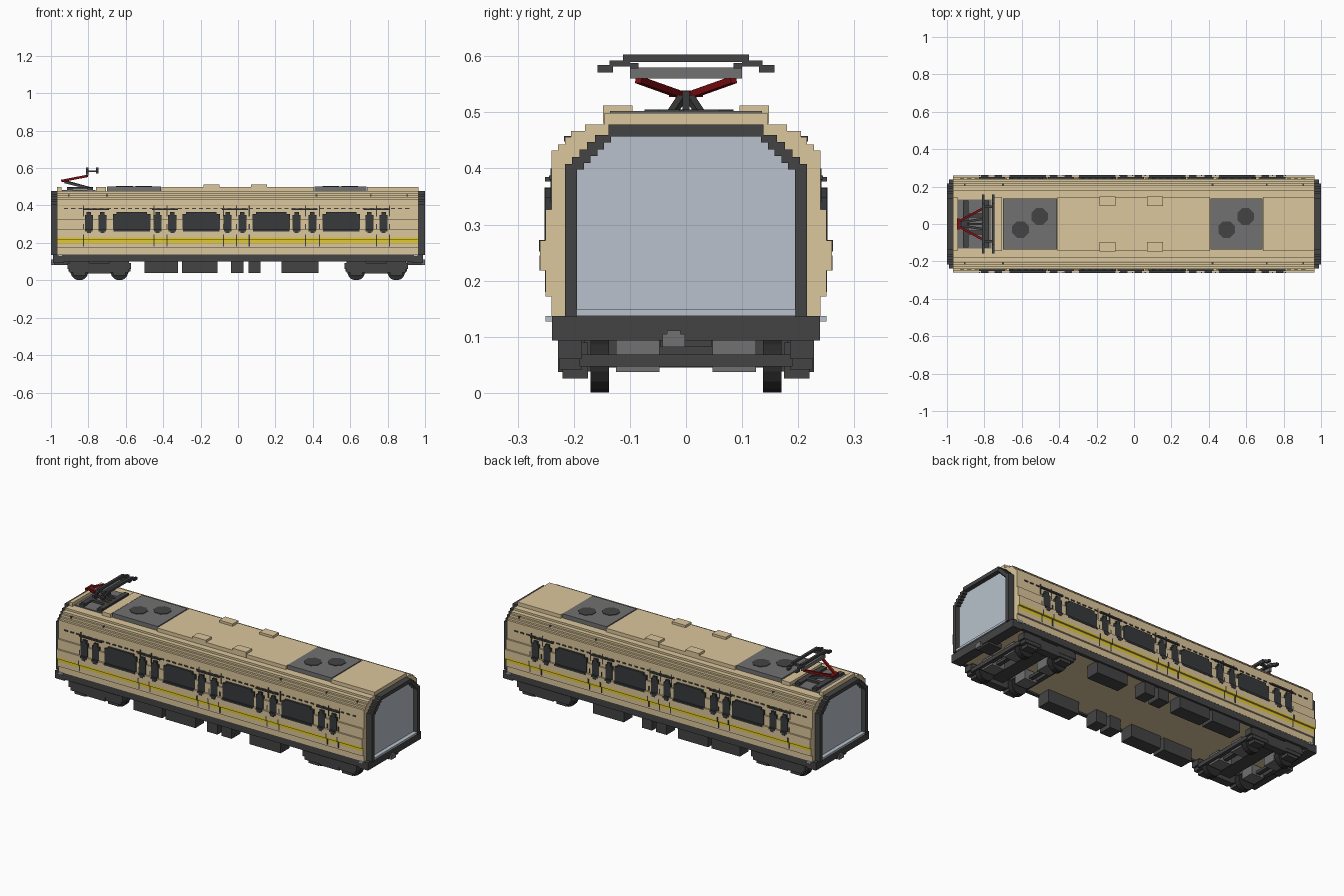
import bpy, bmesh, math
from mathutils import Vector, Matrix

cube = bpy.data.objects.get("Cube")
if cube:
    bpy.data.objects.remove(cube, do_unlink=True)


def material(name, r, g, b):
    lin = [((c / 255 + 0.055) / 1.055) ** 2.4 if c > 10 else c / 255 / 12.92 for c in (r, g, b)]
    m = bpy.data.materials.new(name)
    m.use_nodes = True
    m.diffuse_color = (*lin, 1)
    m.node_tree.nodes["Principled BSDF"].inputs["Base Color"].default_value = (*lin, 1)
    return m


TAN = material("tan", 220, 199, 156)
YELLOW = material("yellow", 228, 203, 44)
DARK = material("charcoal", 68, 68, 68)
BLACK = material("black", 42, 42, 42)
GLASS = material("window_dark", 56, 58, 60)
GREY = material("mid_grey", 112, 113, 112)
PALE = material("pale_blue_grey", 184, 193, 204)
RED = material("dark_red", 132, 14, 18)


def finish(name, bm, *mats):
    bmesh.ops.recalc_face_normals(bm, faces=bm.faces)
    me = bpy.data.meshes.new(name)
    bm.to_mesh(me)
    bm.free()
    for m in mats:
        me.materials.append(m)
    ob = bpy.data.objects.new(name, me)
    bpy.context.collection.objects.link(ob)
    return ob


def add_box(bm, x0, x1, y0, y1, z0, z1):
    mat = Matrix.Translation(((x0 + x1) / 2, (y0 + y1) / 2, (z0 + z1) / 2)) @ \
        Matrix.Diagonal((x1 - x0, y1 - y0, z1 - z0, 1))
    bmesh.ops.create_cube(bm, size=1, matrix=mat)


def boxes(name, mat, items, mirror=False):
    """One object from (x0, x1, y0, y1, z0, z1) boxes, optionally repeated on the other side."""
    bm = bmesh.new()
    for x0, x1, y0, y1, z0, z1 in items:
        add_box(bm, x0, x1, y0, y1, z0, z1)
        if mirror:
            add_box(bm, x0, x1, -y1, -y0, z0, z1)
    return finish(name, bm, mat)


def add_prism(bm, pts, offset):
    """Closed prism from a loop of 3D points."""
    face = bm.faces.new([bm.verts.new(p) for p in pts])
    new = bmesh.ops.extrude_face_region(bm, geom=[face])["geom"]
    bmesh.ops.translate(bm, vec=offset, verts=[v for v in new if isinstance(v, bmesh.types.BMVert)])
    if not face.is_valid or len(face.link_loops if hasattr(face, "link_loops") else face.loops) == 0:
        return
    if not any(f is not face and set(f.verts) == set(face.verts) for f in bm.faces):
        return


def prism_x(name, half, x0, x1, mats):
    """Extrude a half outline (y, z), mirrored in y, along x."""
    loop = half + [(-y, z) for y, z in reversed(half)]
    bm = bmesh.new()
    a = [bm.verts.new((x0, y, z)) for y, z in loop]
    b = [bm.verts.new((x1, y, z)) for y, z in loop]
    n = len(loop)
    bm.faces.new(a)
    bm.faces.new(b[::-1])
    for i in range(n):
        j = (i + 1) % n
        bm.faces.new((a[i], b[i], b[j], a[j]))
    return finish(name, bm, *mats)


def rods(name, mat, segs, t):
    """Square bars between pairs of points."""
    bm = bmesh.new()
    for p, q in segs:
        p, q = Vector(p), Vector(q)
        d = q - p
        m = Matrix.Translation((p + q) / 2) @ d.to_track_quat('Z', 'Y').to_matrix().to_4x4() @ \
            Matrix.Diagonal((t, t, d.length, 1))
        bmesh.ops.create_cube(bm, size=1, matrix=m)
    return finish(name, bm, mat)


def discs(name, mat, items, r, depth, axis, sides):
    bm = bmesh.new()
    rot = Matrix.Rotation(math.pi / 2, 4, 'X') if axis == 'Y' else Matrix.Identity(4)
    for c in items:
        m = Matrix.Translation(c) @ rot @ Matrix.Rotation(math.pi / sides, 4, 'Z')
        bmesh.ops.create_cone(bm, cap_ends=True, segments=sides, radius1=r, radius2=r, depth=depth, matrix=m)
    return finish(name, bm, mat)


# Body shell with stepped sides, yellow band picked by height
half = [(.226, .108), (.226, .137), (.24, .137), (.24, .172), (.25, .172), (.25, .2), (.25, .218),
        (.26, .218), (.26, .228), (.26, .272), (.25, .272), (.25, .327), (.24, .327), (.24, .432),
        (.228, .432), (.228, .443), (.216, .443), (.216, .456), (.205, .456), (.205, .467),
        (.18, .467), (.18, .478)]
body = prism_x("body_shell", half, -.967, .965, (TAN, YELLOW))
for p in body.data.polygons:
    if abs(p.normal.y) > .9 and .2 < p.center.z < .228:
        p.material_index = 1

# Roof deck, hatches and equipment
boxes("roof_deck", TAN, [(-.967, -.945, -.145, .145, .47, .499), (-.76, -.705, -.145, .145, .47, .499),
                         (-.41, .405, -.145, .145, .47, .499), (.69, .965, -.145, .145, .47, .499)])
boxes("roof_hatches", TAN, [(x, x + .085, .095, .148, .48, .512) for x in (-.185, .07)], True)
boxes("roof_units", GREY, [(-.7, -.413, -.135, .135, .47, .502), (.408, .687, -.135, .135, .47, .502)])
discs("roof_fans", DARK, [(-.607, -.03, .502), (-.505, .04, .502), (.495, -.03, .502), (.597, .04, .502)],
      .048, .006, 'Z', 8)
boxes("roof_studs", DARK, [(x - .005, x + .005, .205, .217, .448, .4575) for x in (-.905, -.7, .42, .71, .905)], True)

# Gutter dashes above the doors and windows
boxes("gutter_dashes", DARK, [(-.93 + i * .038, -.908 + i * .038, .235, .244, .38, .387) for i in range(49)], True)
boxes("door_rails", DARK, [(x - .07, x + .07, .235, .251, .377, .385) for x in (-.76, -.39, -.016, .355, .74)], True)

# Side windows: stepped corners, bottom lip over the belt
items = []
for x in (-.568, -.196, .177, .552):
    items += [(x - .082, x + .082, .2, .252, .27, .366), (x - .1, x + .1, .2, .252, .27, .354),
              (x - .098, x + .098, .2, .262, .262, .2725)]
boxes("side_windows", GLASS, items, True)

# Door windows with narrow tapered tops and bottoms
items = []
for x in (-.797, -.725, -.43, -.351, -.056, .024, .313, .398, .703, .778):
    items += [(x - .012, x + .012, .2, .251, .27, .365), (x - .022, x + .022, .2, .251, .27, .348),
              (x - .02, x + .02, .2, .262, .262, .2725), (x - .011, x + .011, .2, .262, .252, .2725)]
boxes("door_windows", GLASS, items, True)

# Door seams
items = []
for x in (-.826, -.45, -.38, -.078, -.008, .06, .36, .436, .74, .81):
    items += [(x - .003, x + .003, .23, .2515, .18, .218), (x - .003, x + .003, .23, .2615, .218, .245),
              (x - .003, x + .003, .23, .2415, .34, .4), (x - .003, x + .003, .23, .2515, .275, .3)]
boxes("door_seams", DARK, items, True)

# Underframe
boxes("side_sills", DARK, [(-.967, .965, .22, .239, .1, .137)], True)
boxes("sill_brackets", PALE, [(s - .012, s + .012, .235, .25, .127, .137) for s in (-.95, .95)], True)
boxes("end_beams", DARK, [(-.99, -.93, -.239, .239, .093, .137), (.93, .99, -.239, .239, .093, .137)])
boxes("equipment_boxes", DARK, [(a, b, .15, .228, .038, .11) for a, b in
                                ((-.5, -.32), (-.3, -.11), (-.037, .03), (.055, .12), (.233, .43))], True)

# Gangway ends: stepped frame, recessed panel, ledge and coupler
outer = [(.216, .135), (.216, .408), (.203, .408), (.203, .42), (.19, .42), (.19, .434), (.176, .434),
         (.176, .447), (.162, .447), (.162, .46), (.138, .46), (.138, .478)]
inner = [(.194, .135), (.194, .398), (.182, .398), (.182, .41), (.17, .41), (.17, .422), (.158, .422),
         (.158, .434), (.146, .434), (.146, .446), (.134, .446), (.134, .457)]
for s, tag in ((-1, "right"), (1, "left")):
    bm = bmesh.new()
    o = outer + [(-y, z) for y, z in reversed(outer)]
    i = inner + [(-y, z) for y, z in reversed(inner)]
    grid = [[bm.verts.new((s * x, y, z)) for y, z in loop]
            for x, loop in ((.96, o), (1.0, o), (1.0, i), (.96, i))]
    for r in range(4):
        for k in range(len(o) - 1):
            a, b = grid[r], grid[(r + 1) % 4]
            bm.faces.new((a[k], a[k + 1], b[k + 1], b[k]))
    for k in (0, -1):
        bm.faces.new([g[k] for g in grid])
    finish(tag + "_gangway_frame", bm, DARK)
    prism_x(tag + "_gangway_panel", inner, s * .962, s * .975, (PALE,))
    lo, hi = sorted((s * .97, s * .998))
    boxes(tag + "_gangway_ledge", PALE, [(lo, hi, -.2, .2, .137, .149)])
    lo, hi = sorted((s * .9, s * .985))
    boxes(tag + "_coupler_block", DARK, [(lo, hi, -.045, .045, .082, .115)])
    lo, hi = sorted((s * .96, s * 1.0))
    boxes(tag + "_coupler_head", GREY, [(lo, hi, -s * .022 - .02, -s * .022 + .02, .082, .105),
                                        (lo, hi, -s * .022 - .012, -s * .022 + .012, .1, .111)])

# Bogies
for c, tag in ((-.741, "right"), (.739, "left")):
    axles = (c - .107, c + .107)
    frame = [(c - .17, c + .17, .185, .228, .06, .093), (c - .06, c + .06, .185, .228, .037, .07),
             (c - .1, c + .1, .18, .21, .085, .11)]
    for x in axles:
        frame += [(x - .052, x + .052, .185, .226, .042, .1), (x - .033, x + .033, .175, .22, .026, .09)]
    boxes(tag + "_bogie_frames", DARK, frame, True)
    discs(tag + "_bogie_wheels", BLACK, [(x, y, .047) for x in axles for y in (-.154, .154)], .0475, .033, 'Y', 16)
    boxes(tag + "_bogie_beams", DARK, [(c - .165, c - .14, -.19, .19, .047, .068), (c + .14, c + .165, -.19, .19, .047, .068),
                                       (c - .04, c + .04, -.19, .19, .06, .11)]
          + [(x - .012, x + .012, -.15, .15, .045, .06) for x in axles])
    boxes(tag + "_bogie_motors", GREY, [(x - .04, x + .04, .047, .125, .037, .093) for x in axles], True)

# Pantograph: base, insulators, lower arm, red arms, head
boxes("pantograph_base", GREY, [(-.942, -.763, -.13, .13, .474, .484)])
boxes("pantograph_mounts", DARK, [(x - .014, x + .014, .09, .125, .48, .496) for x in (-.9, -.79)], True)
boxes("pantograph_frame", DARK, [(-.915, -.885, -.11, .11, .488, .498), (-.805, -.775, -.11, .11, .488, .498),
                                 (-.9, -.78, -.055, -.035, .486, .498), (-.9, -.78, .035, .055, .486, .498)])
rods("pantograph_lower_arm", DARK, [((-.79, 0, .492), (-.935, 0, .532)), ((-.79, .03, .492), (-.925, .008, .525)),
                                    ((-.79, -.03, .492), (-.925, -.008, .525))], .013)
rods("pantograph_upper_arms", RED, [((-.94, s * .012, .532), (-.805, s * .085, .558)) for s in (-1, 1)]
     + [((-.94, -.03, .533), (-.94, .03, .533))], .012)
boxes("pantograph_carrier", GREY, [(-.812, -.798, -.1, .1, .56, .58)])
boxes("pantograph_links", DARK, [(-.81, -.745, .085, .1, .578, .588)], True)
head = []
for x in (-.805, -.752):
    head += [(x - .007, x + .007, -.112, .112, .59, .603), (x - .007, x + .007, .1, .136, .582, .592),
             (x - .007, x + .007, -.136, -.1, .582, .592), (x - .007, x + .007, .13, .158, .571, .584),
             (x - .007, x + .007, -.158, -.13, .571, .584)]
boxes("pantograph_head", DARK, head)
